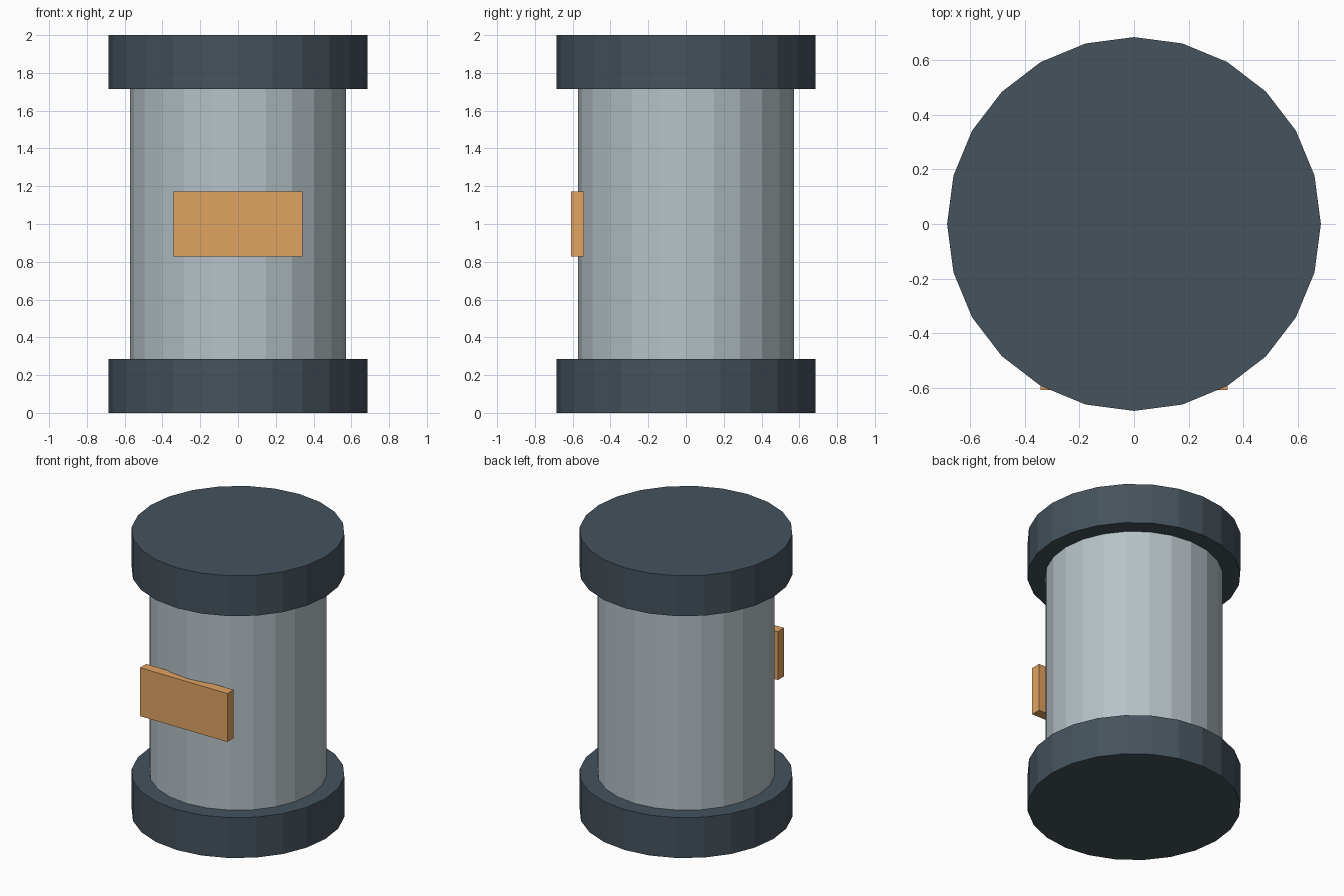
import bpy

if "Cube" in bpy.data.objects:
    bpy.data.objects.remove(bpy.data.objects["Cube"])


def material(name, color):
    m = bpy.data.materials.new(name)
    m.diffuse_color = (*color, 1)
    m.use_nodes = True
    m.node_tree.nodes["Principled BSDF"].inputs["Base Color"].default_value = m.diffuse_color
    return m


def cylinder(name, radius, z0, z1, mat):
    bpy.ops.mesh.primitive_cylinder_add(vertices=24, radius=radius, depth=z1 - z0,
                                        location=(0, 0, (z0 + z1) / 2))
    ob = bpy.context.object
    ob.name = name
    ob.data.materials.append(mat)


dark = material("dark_slate", (0.06, 0.085, 0.107))
metal = material("pale_metal", (0.47, 0.54, 0.57))
orange = material("orange", (0.75, 0.37, 0.12))

# Canister body and its two wide end caps
cylinder("body", 0.571, 0.285, 1.715, metal)
cylinder("bottom_cap", 0.685, 0, 0.286, dark)
cylinder("top_cap", 0.685, 1.714, 2, dark)

# Flat plate sunk into the front of the body
bpy.ops.mesh.primitive_cube_add(size=1, location=(0, -0.574, 1.0))
plate = bpy.context.object
plate.name = "front_plate"
plate.scale = (0.685, 0.069, 0.343)
bpy.ops.object.transform_apply(location=False, rotation=False, scale=True)
plate.data.materials.append(orange)
